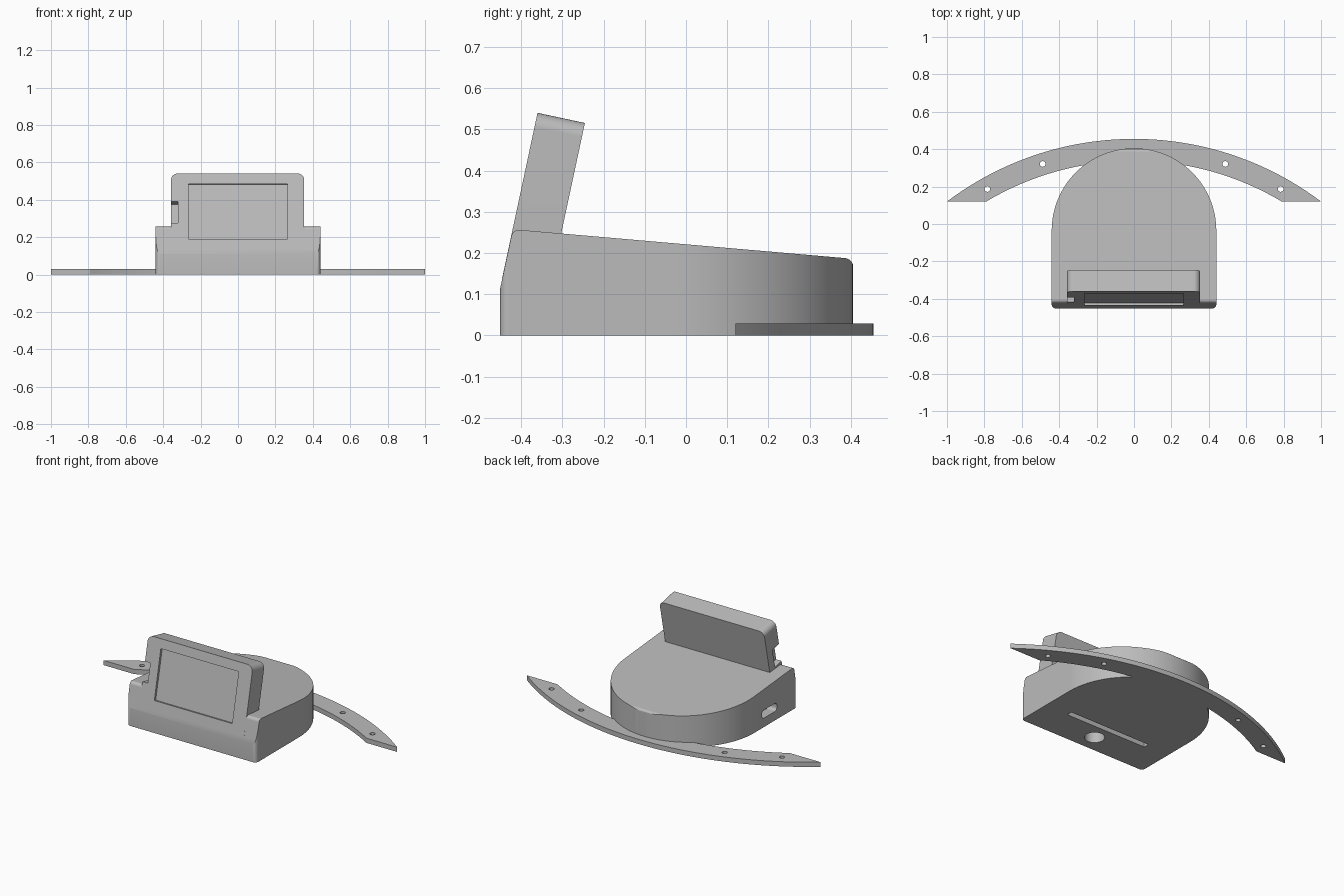
import bpy
import bmesh
from math import atan2, cos, hypot, pi, sin, tan
from mathutils import Vector

cube = bpy.data.objects.get("Cube")
if cube:
    bpy.data.objects.remove(cube, do_unlink=True)

grey = bpy.data.materials.new("plain grey")
grey.use_nodes = True
colour = (0.5, 0.5, 0.5, 1)
grey.diffuse_color = colour
grey.node_tree.nodes["Principled BSDF"].inputs["Base Color"].default_value = colour

# Frame of the leaning front face: up along the slope, and inward
TILT = 0.211
SLOPE_FOOT = Vector((0, -0.452, 0.11))
UP = Vector((0, sin(TILT), cos(TILT)))
INWARD = Vector((0, cos(TILT), -sin(TILT)))


def along_z(u, v, w):
    return Vector((u, v, w))


def along_x(u, v, w):
    return Vector((w, u, v))


def on_slope(u, v, w):
    return SLOPE_FOOT + Vector((u, 0, 0)) + UP * v + INWARD * w


def rounded(corners, steps=8):
    """Polygon from (u, v, radius) corners."""
    points = []
    for i, (x, y, r) in enumerate(corners):
        p = Vector((x, y))
        if r == 0:
            points.append(p)
            continue
        a = Vector(corners[i - 1][:2])
        b = Vector(corners[(i + 1) % len(corners)][:2])
        u, v = (a - p).normalized(), (b - p).normalized()
        half = u.angle(v) / 2
        centre = p + (u + v).normalized() * (r / sin(half))
        start = p + u * (r / tan(half)) - centre
        end = p + v * (r / tan(half)) - centre
        sweep = pi - 2 * half
        for k in range(steps + 1):
            t = k / steps
            points.append(centre + (start * sin((1 - t) * sweep) + end * sin(t * sweep)) / sin(sweep))
    return points


def box(u0, u1, v0, v1, r=0):
    return rounded([(u0, v0, r), (u1, v0, r), (u1, v1, r), (u0, v1, r)])


def arc(cy, r, a0, a1, steps):
    """Arc about (0, cy); angles are measured from +y."""
    return [Vector((r * sin(a0 + (a1 - a0) * k / steps), cy + r * cos(a0 + (a1 - a0) * k / steps)))
            for k in range(steps + 1)]


def circle(x, y, r, steps=32):
    return [Vector((x, 0)) + p for p in arc(y, r, 0, 2 * pi, steps)[:-1]]


def prism(name, points, low, high, place):
    bm = bmesh.new()
    rings = [[bm.verts.new(place(p[0], p[1], w)) for p in points] for w in (low, high)]
    bm.faces.new(rings[0])
    bm.faces.new(rings[1])
    for i in range(len(points)):
        bm.faces.new((rings[0][i - 1], rings[0][i], rings[1][i], rings[1][i - 1]))
    bmesh.ops.recalc_face_normals(bm, faces=bm.faces)
    mesh = bpy.data.meshes.new(name)
    bm.to_mesh(mesh)
    bm.free()
    mesh.materials.append(grey)
    obj = bpy.data.objects.new(name, mesh)
    bpy.context.collection.objects.link(obj)
    return obj


def activate(obj):
    for other in bpy.context.selected_objects:
        other.select_set(False)
    obj.select_set(True)
    bpy.context.view_layer.objects.active = obj


def combine(obj, other, operation="DIFFERENCE"):
    mod = obj.modifiers.new(operation.lower(), "BOOLEAN")
    mod.operation = operation
    mod.solver = "EXACT"
    mod.object = other
    activate(obj)
    bpy.ops.object.modifier_apply(modifier=mod.name)
    bpy.data.objects.remove(other, do_unlink=True)


def finish(obj):
    activate(obj)
    bpy.ops.object.shade_smooth_by_angle(angle=0.5)
    mod = obj.modifiers.new("even shading", "WEIGHTED_NORMAL")
    mod.keep_sharp = True


# Housing: round-backed outline, trimmed by the sloping side profile
R = 0.44
front = rounded([(-R, 0, 0), (-R, -0.452, 0.022), (R, -0.452, 0.022), (R, 0, 0)])[1:-1]
housing = prism("housing", front + arc(-0.035, R, pi / 2, -pi / 2, 64), 0, 0.4, along_z)
foot = on_slope(0, -0.25, 0)
brow = on_slope(0, 0.151, 0)
profile = rounded([(foot.y, foot.z, 0), (brow.y, brow.z, 0.02), (0.406, 0.186, 0.022), (0.406, -0.15, 0)])
combine(housing, prism("side_profile", profile, -0.6, 0.6, along_x), "INTERSECT")

# Leaning screen slab, flush with the front slope
slab = rounded([(-0.358, 0.03, 0), (0.354, 0.03, 0), (0.354, 0.44, 0.035), (-0.358, 0.44, 0.035)])
combine(housing, prism("screen_slab", slab, -0.0005, 0.117, on_slope), "UNION")

# Screen recess and the card notch in the slab's right edge
combine(housing, prism("screen_recess", box(-0.265, 0.265, 0.082, 0.384), -0.1, 0.014, on_slope))
combine(housing, prism("card_notch", box(-0.45, -0.322, 0.169, 0.286), -0.1, 0.065, on_slope))

# Side port, underside slot and underside hole
combine(housing, prism("side_port", box(-0.255, -0.11, 0.055, 0.105, 0.02), -0.6, -0.38, along_x))
combine(housing, prism("base_slot", box(-0.28, 0.28, -0.245, -0.21), -0.1, 0.04, along_z))
combine(housing, prism("base_hole", circle(0, -0.342, 0.057), -0.1, 0.1, along_z))
finish(housing)

# Curved mounting strip with four screw holes
CY, END = -1.205, 0.12
outer_x, inner_x = 1.0, 0.79
rise = END - CY
a_out, a_in = atan2(outer_x, rise), atan2(inner_x, rise)
outline = arc(CY, hypot(outer_x, rise), -a_out, a_out, 64) + arc(CY, hypot(inner_x, rise), a_in, -a_in, 48)
strip = prism("mounting_strip", outline, 0, 0.029, along_z)
for side in (-1, 1):
    for x, y in ((0.488, 0.321), (0.784, 0.187)):
        combine(strip, prism("screw_hole", circle(side * x, y, 0.015, 24), -0.1, 0.1, along_z))
finish(strip)
